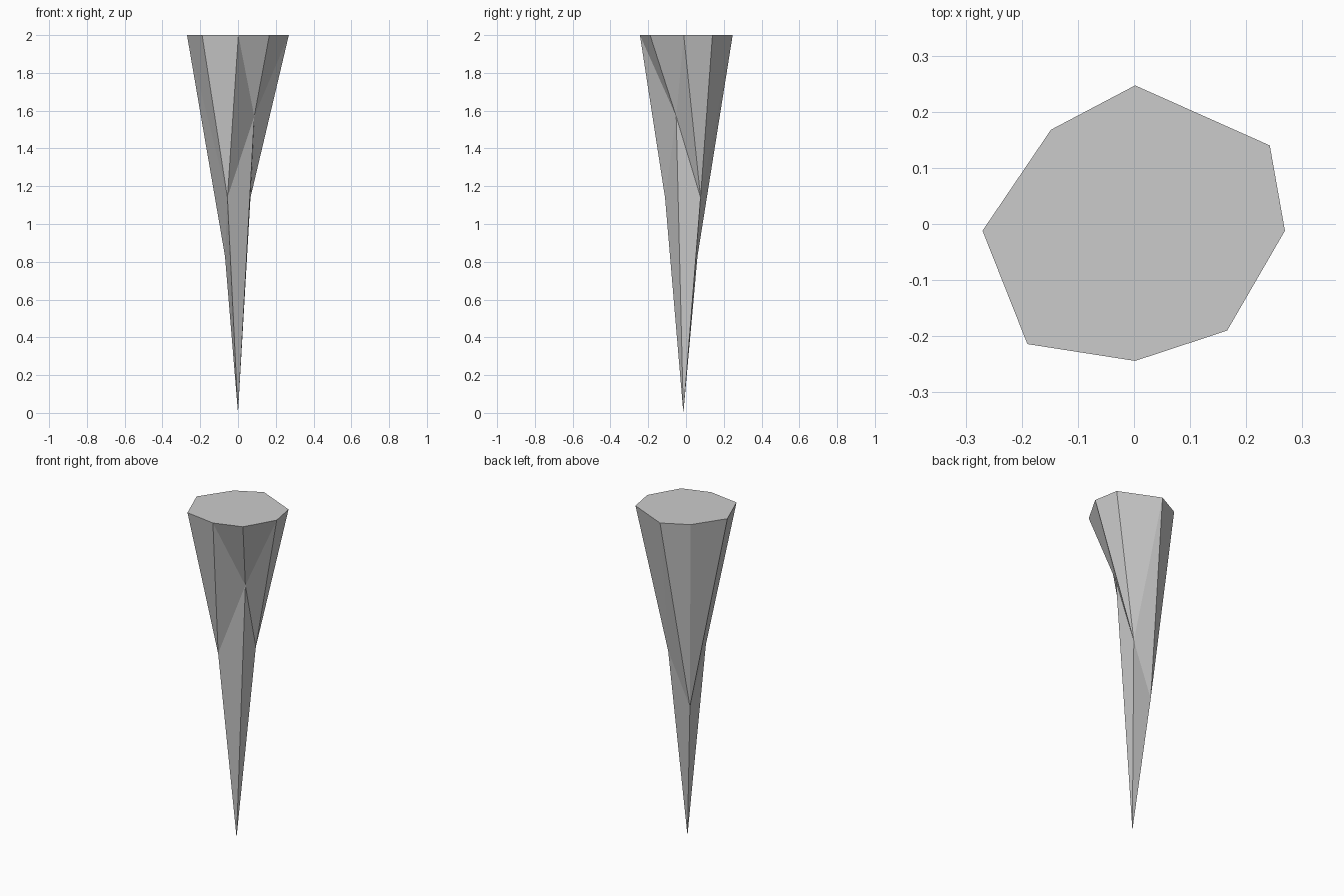
import bpy

if "Cube" in bpy.data.objects:
    bpy.data.objects.remove(bpy.data.objects["Cube"])

# Irregular octagonal cap (counter-clockwise from the right)
top = [(0.269, -0.012), (0.242, 0.14), (0.002, 0.247), (-0.148, 0.168),
       (-0.27, -0.012), (-0.19, -0.214), (0.002, -0.244), (0.166, -0.19)]
# Four uneven waist corners: back right, back left, front left, front right
waist = [(0.066, 0.077, 1.14), (-0.069, 0.061, 0.83),
         (-0.056, -0.111, 1.14), (0.086, -0.052, 1.57)]
tip = (0.0, -0.014, 0.0)

verts = [(x, y, 2.0) for x, y in top] + waist + [tip]
faces = [tuple(range(8))]
for i in range(4):
    a, b, c = 2 * i, 2 * i + 1, (2 * i + 2) % 8
    w, w_next = 8 + i, 8 + (i + 1) % 4
    # flared facets up to the cap, bridge to the next corner, facet to the tip
    faces += [(w, b, a), (w, c, b), (w, w_next, c), (12, w_next, w)]

# Pointed spike with flat facets
mesh = bpy.data.meshes.new("icicle")
mesh.from_pydata(verts, [], faces)
mesh.update()
bpy.context.collection.objects.link(bpy.data.objects.new("icicle", mesh))
